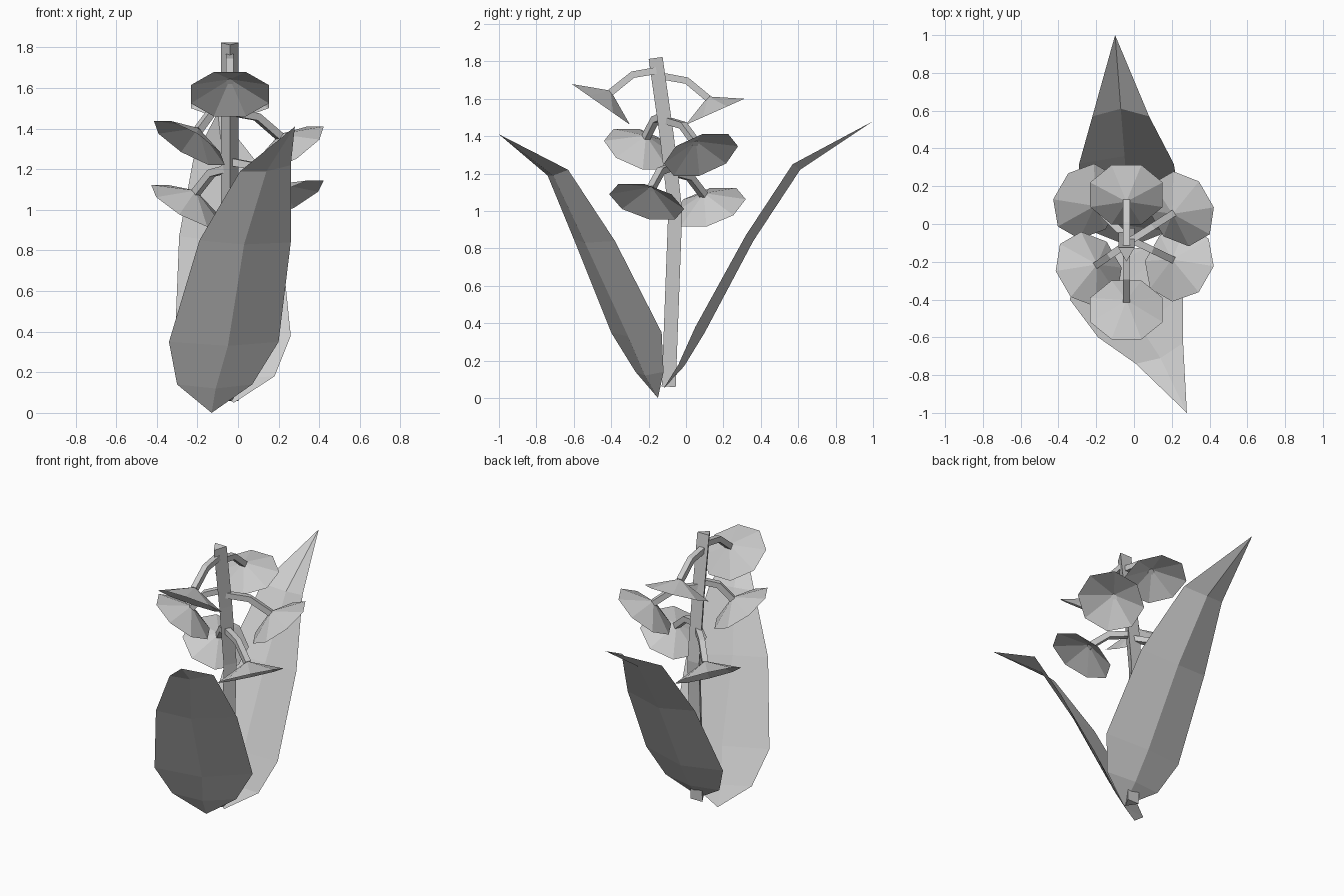
import bpy
from math import sin, cos, pi, radians
from mathutils import Vector as V

if "Cube" in bpy.data.objects:
    bpy.data.objects.remove(bpy.data.objects["Cube"])


def mesh_object(name, verts, faces):
    me = bpy.data.meshes.new(name)
    me.from_pydata([tuple(v) for v in verts], [], faces)
    me.update()
    ob = bpy.data.objects.new(name, me)
    bpy.context.collection.objects.link(ob)
    return ob


def tube(name, path, radius, sides, side, phase):
    """Sweep a regular polygon along a path; side is a fixed lateral axis."""
    path = [V(p) for p in path]
    verts, faces = [], []
    for i, p in enumerate(path):
        t = (path[min(i + 1, len(path) - 1)] - path[max(i - 1, 0)]).normalized()
        w = t.cross(side).normalized()
        for k in range(sides):
            a = phase + 2 * pi * k / sides
            verts.append(p + radius * (cos(a) * side + sin(a) * w))
    for i in range(len(path) - 1):
        for k in range(sides):
            a, b = i * sides + k, i * sides + (k + 1) % sides
            faces.append((a, b, b + sides, a + sides))
    faces.append(tuple(reversed(range(sides))))
    faces.append(tuple(range(len(verts) - sides, len(verts))))
    return mesh_object(name, verts, faces)


def leaf(name, base, rows, tip):
    """Folded leaf: rows of left edge, midrib, right edge between two points."""
    verts = [base] + [p for r in rows for p in r] + [tip]
    n = len(verts) - 1
    faces = [(0, 2, 1), (0, 3, 2)]
    for i in range(len(rows) - 1):
        a = 1 + 3 * i
        faces += [(a, a + 1, a + 4, a + 3), (a + 1, a + 2, a + 5, a + 4)]
    faces += [(n - 3, n - 2, n), (n - 2, n - 1, n)]
    return mesh_object(name, verts, faces)


# two large leaves
leaf("front_leaf", (-.13, -.15, 0), [
    [(-.30, -.27, .14), (-.11, -.22, .12), (.07, -.12, .14)],
    [(-.34, -.40, .35), (-.05, -.31, .33), (.20, -.13, .35)],
    [(-.19, -.60, .85), (.03, -.54, .83), (.26, -.38, .84)],
    [(.01, -.74, 1.19), (.14, -.71, 1.19), (.26, -.63, 1.22)],
], (.28, -1.0, 1.41))
leaf("back_leaf", (-.02, -.12, .05), [
    [(-.22, -.04, .18), (-.02, -.01, .17), (.18, -.04, .18)],
    [(-.31, .05, .37), (-.03, .10, .35), (.26, .05, .38)],
    [(-.29, .32, .87), (-.05, .36, .84), (.21, .32, .87)],
    [(-.22, .57, 1.25), (-.07, .61, 1.22), (.08, .57, 1.25)],
], (-.10, 1.0, 1.48))

# three-sided stem
stem_path = [(-.04, -.08, .06), (-.04, -.045, 1.0), (-.04, -.09, 1.4), (-.04, -.15, 1.82)]
tube("stem", stem_path, .05, 3, V((1, 0, 0)), pi / 6)


def stem_y(z):
    for (_, y0, z0), (_, y1, z1) in zip(stem_path, stem_path[1:]):
        if z <= z1:
            return y0 + (y1 - y0) * (z - z0) / (z1 - z0)
    return stem_path[-1][1]


# bell flowers and arching stalks: rim centre, azimuth, tilt, radial half size
FLOWERS = [
    ((-.04, -.455, 1.57), -90, 35, .19),
    ((-.04, .155, 1.53), 90, 24, .172),
    ((-.24, -.24, 1.33), 210, 35, .19),
    ((.25, .08, 1.30), 30, 36, .19),
    ((.24, -.21, 1.05), -30, 30, .19),
    ((-.25, .12, 1.02), 150, 33, .19),
]
for i, (c, az, tilt, half) in enumerate(FLOWERS, 1):
    c, a, t = V(c), radians(az), radians(tilt)
    out = V((cos(a), sin(a), 0))
    side = V((-sin(a), cos(a), 0))
    radial = out * cos(t) + V((0, 0, sin(t)))
    axis = V((0, 0, cos(t))) - out * sin(t)
    apex = c + axis * .09
    verts = [apex]
    for k in range(8):
        b = pi / 8 + k * pi / 4
        verts.append(c + (radial * half * cos(b) + side * .192 * sin(b)) / cos(pi / 8))
    mesh_object(f"flower_{i}", verts, [(0, k + 1, (k + 1) % 8 + 1) for k in range(8)])

    z0 = apex.z + .11
    start = V((-.04, stem_y(z0), z0))
    flat = V((apex.x - start.x, apex.y - start.y, 0))
    lateral = V((-flat.y, flat.x, 0)).normalized()
    tube(f"stalk_{i}", [start, start + flat * .55 - V((0, 0, .025)), apex - V((0, 0, .01))],
         .026, 4, lateral, pi / 4)
